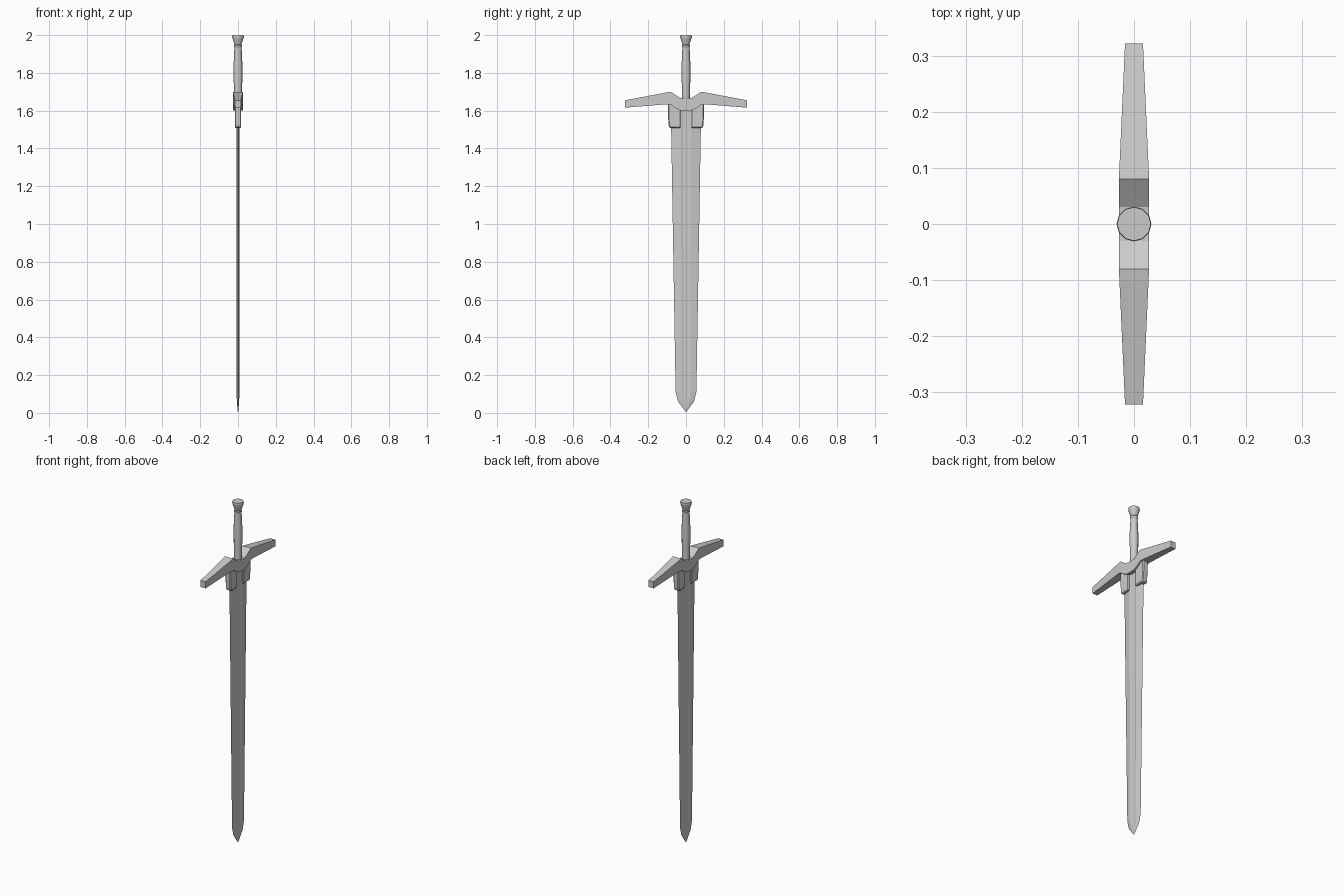
import bpy, bmesh, math

if "Cube" in bpy.data.objects:
    bpy.data.objects.remove(bpy.data.objects["Cube"])


def make_object(name, bm):
    bmesh.ops.recalc_face_normals(bm, faces=bm.faces[:])
    mesh = bpy.data.meshes.new(name)
    bm.to_mesh(mesh)
    bm.free()
    obj = bpy.data.objects.new(name, mesh)
    bpy.context.collection.objects.link(obj)
    return obj


def loft(name, rings):
    """Skin a stack of closed rings and cap both ends."""
    bm = bmesh.new()
    rows = [[bm.verts.new(p) for p in ring] for ring in rings]
    for a, b in zip(rows, rows[1:]):
        n = len(a)
        for i in range(n):
            j = (i + 1) % n
            bm.faces.new((a[i], a[j], b[j], b[i]))
    bm.faces.new(rows[0])
    bm.faces.new(rows[-1])
    bmesh.ops.remove_doubles(bm, verts=bm.verts[:], dist=1e-5)
    return make_object(name, bm)


def circle(r, z, n=12):
    return [(r * math.cos(math.tau * i / n), r * math.sin(math.tau * i / n), z)
            for i in range(n)]


def blade_ring(w, ridge, t, groove, z):
    return [(0, -w, z), (t, -ridge, z), (groove, -ridge * 0.6, z),
            (groove, ridge * 0.6, z), (t, ridge, z), (0, w, z),
            (-t, ridge, z), (-groove, ridge * 0.6, z),
            (-groove, -ridge * 0.6, z), (-t, -ridge, z)]


# Double-edged blade with a shallow central groove
loft("blade", [blade_ring(*s) for s in [
    (0.001, 0.0005, 0.001, 0.001, 0.005),
    (0.042, 0.018, 0.006, 0.005, 0.06),
    (0.055, 0.023, 0.008, 0.005, 0.11),
    (0.079, 0.027, 0.008, 0.005, 1.53),
    (0.080, 0.027, 0.008, 0.005, 1.63)]])

# Winged crossguard: stations of (y, bottom z, top z, half thickness)
half = [(0.0, 1.60, 1.665, 0.027), (0.03, 1.602, 1.667, 0.027),
        (0.05, 1.611, 1.68, 0.027), (0.08, 1.632, 1.70, 0.027),
        (0.1, 1.634, 1.697, 0.026), (0.322, 1.616, 1.655, 0.016)]
stations = [(-y, b, t, h) for y, b, t, h in reversed(half[1:])] + half
loft("crossguard", [[(-h, y, b), (h, y, b), (h, y, t), (-h, y, t)]
                    for y, b, t, h in stations])

# Pair of clasps hugging the blade edges, with chamfered rims
for side, label in ((-1, "left"), (1, "right")):
    outline = [(0.027, 1.645), (0.027, 1.508), (0.087, 1.508),
               (0.093, 1.525), (0.097, 1.645)]
    clasp = loft("clasp_" + label,
                 [[(x, side * y, z) for y, z in outline] for x in (-0.017, 0.017)])
    bev = clasp.modifiers.new("chamfer", 'BEVEL')
    bev.width = 0.005
    bev.segments = 1

# Swelling round grip
grip = loft("grip", [circle(r, z) for r, z in [
    (0.021, 1.64), (0.022, 1.72), (0.024, 1.83), (0.019, 1.94)]])

# Collar ring and flared pommel
pommel = loft("pommel", [circle(r, z) for r, z in [
    (0.019, 1.935), (0.021, 1.938), (0.021, 1.946), (0.018, 1.95),
    (0.020, 1.955), (0.030, 1.985), (0.031, 1.992), (0.030, 2.0)]])

# Smooth the turned parts only
bpy.ops.object.select_all(action='DESELECT')
for obj in (grip, pommel):
    obj.select_set(True)
bpy.context.view_layer.objects.active = grip
bpy.ops.object.shade_smooth_by_angle(angle=math.radians(35))
